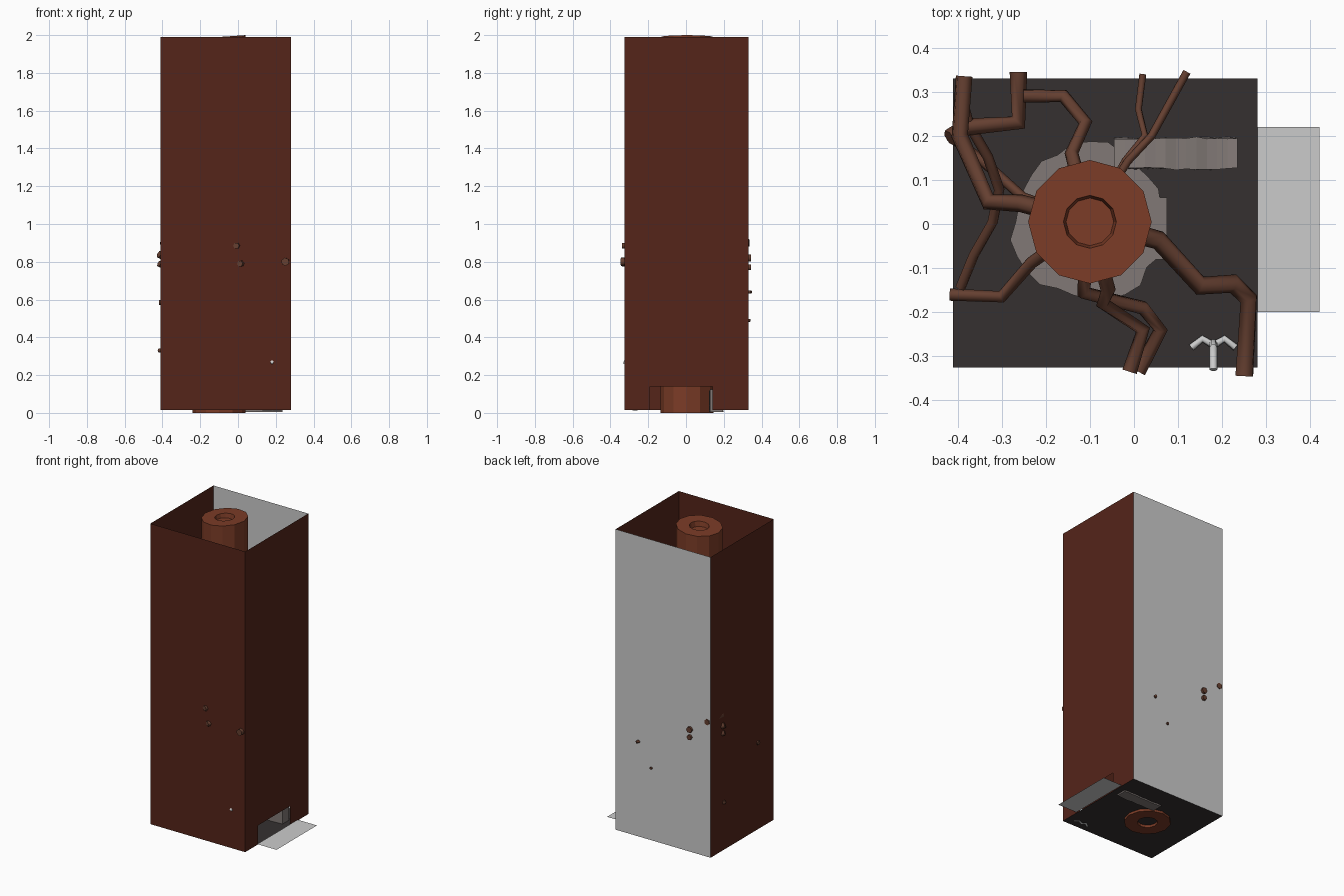
import bpy, bmesh, math, random
from mathutils import Vector

if "Cube" in bpy.data.objects:
    bpy.data.objects.remove(bpy.data.objects["Cube"])

random.seed(4)
X0, X1, Y0, Y1, Z0, Z1 = -0.41, 0.28, -0.325, 0.33, 0.015, 1.99
CX, CY, R = -0.10, 0.005, 0.14


def material(name, r, g, b):
    m = bpy.data.materials.new(name)
    m.diffuse_color = (r, g, b, 1)
    m.use_nodes = True
    m.node_tree.nodes["Principled BSDF"].inputs["Base Color"].default_value = m.diffuse_color
    return m


RUST = material("dark_rust", 0.09, 0.018, 0.01)
RED = material("red_rust", 0.2, 0.045, 0.02)
PIPE = material("pipe_rust", 0.13, 0.05, 0.03)
DARK = material("dark_floor", 0.035, 0.03, 0.03)
PALE = material("pale_concrete", 0.22, 0.19, 0.18)
WHITE = material("white_cable", 0.75, 0.75, 0.75)


def mesh_object(name, bm, mat=None):
    me = bpy.data.meshes.new(name)
    bm.to_mesh(me)
    bm.free()
    ob = bpy.data.objects.new(name, me)
    bpy.context.collection.objects.link(ob)
    if mat:
        me.materials.append(mat)
    return ob


def panel(name, points, mat=None):
    bm = bmesh.new()
    bm.faces.new([bm.verts.new(p) for p in points])
    return mesh_object(name, bm, mat)


def wall(name, a, b, mat=None, low=Z0):
    return panel(name, [(*a, low), (*b, low), (*b, Z1), (*a, Z1)], mat)


def slab(name, xa, xb, ya, yb, z, mat=None):
    return panel(name, [(xa, ya, z), (xb, ya, z), (xb, yb, z), (xa, yb, z)], mat)


def tube(name, points, radius, mat):
    cu = bpy.data.curves.new(name, 'CURVE')
    cu.dimensions = '3D'
    cu.bevel_depth = radius
    cu.bevel_resolution = 1
    cu.use_fill_caps = True
    sp = cu.splines.new('POLY')
    sp.points.add(len(points) - 1)
    for p, co in zip(sp.points, points):
        p.co = (*co, 1)
    cu.materials.append(mat)
    ob = bpy.data.objects.new(name, cu)
    bpy.context.collection.objects.link(ob)


def pipe(name, angle, z, radius, *bends):
    """Leave the column at an angle, follow the bends, sink to height z at the wall."""
    a = math.radians(angle)
    path = [(CX + k * R * math.cos(a), CY + k * R * math.sin(a)) for k in (0.8, 1.15)]
    path += bends
    n = len(path) - 2
    tube(name, [(x, y, z + 0.1 * max(0, 1 - i / n)) for i, (x, y) in enumerate(path)],
         radius, PIPE)


# shaft: thin walls, open top, doorway in the right wall
wall("front_wall", (X0, Y0), (X1, Y0), RUST)
wall("back_wall", (X1, Y1), (X0, Y1))
wall("left_wall", (X0, Y1), (X0, Y0), RUST)
wall("right_wall_front", (X1, Y0), (X1, -0.19), RUST)
wall("right_wall_over_door", (X1, -0.19), (X1, 0.14), RUST, low=0.14)
wall("right_wall_back", (X1, 0.14), (X1, Y1), RUST)
slab("floor", X0, X1, Y0, Y1, Z0, DARK)
slab("doorstep", X1, 0.42, -0.2, 0.22, 0.02)

# central column: 12-sided cylinder with a recess at both ends, top slightly tilted
bm = bmesh.new()
bmesh.ops.create_cone(bm, cap_ends=True, segments=12, radius1=R, radius2=R, depth=2)
bm.normal_update()
caps = [f for f in bm.faces if len(f.verts) == 12]
for f in caps:
    s = f.normal.z
    bmesh.ops.inset_region(bm, faces=[f], thickness=0.08)
    bmesh.ops.inset_region(bm, faces=[f], thickness=0.006)
    bmesh.ops.translate(bm, verts=f.verts, vec=Vector((0, 0, -0.04 * s)))
for v in bm.verts:
    v.co.z += 1
    if v.co.z > 1.99:
        v.co.z += 0.07 * v.co.x - 0.01
column = mesh_object("column", bm, RED)
column.location = (CX, CY, 0)

# ragged concrete patch around the column foot
ring = []
for i in range(28):
    a = 2 * math.pi * i / 28
    r = 0.175 + random.uniform(-0.012, 0.012)
    ring.append((CX + r * math.cos(a), CY + r * math.sin(a), Z0 + 0.006))
panel("concrete_patch", ring, PALE)
slab("concrete_tab", 0, 0.075, -0.08, 0.06, 0.023, PALE)

# low broken wall beside the doorway
bm = bmesh.new()
bmesh.ops.create_cube(bm, size=1)
bmesh.ops.subdivide_edges(bm, cuts=11, edges=[
    e for e in bm.edges if abs(e.verts[0].co.x - e.verts[1].co.x) > 0.5])
for v in bm.verts:
    chip = random.uniform(-0.006, 0.006)
    v.co.x = 0.095 + v.co.x * 0.28
    v.co.y = 0.16 + v.co.y * 0.07 + chip / 2
    v.co.z = 0.12 + chip if v.co.z > 0 else 0.006
mesh_object("broken_wall", bm, PALE)

# pipes from the column to the walls
pipe("front_pipe_thick", -15, 0.80, 0.022, (0.15, -0.14), (0.225, -0.135),
     (0.26, -0.17), (0.25, -0.345))
pipe("front_pipe_upper", -75, 0.885, 0.017, (-0.07, -0.18), (0.02, -0.24), (-0.01, -0.335))
pipe("front_pipe_lower", -95, 0.79, 0.017, (0.02, -0.19), (0.06, -0.24), (0.01, -0.335))
pipe("back_pipe_left", 165, 0.90, 0.02, (-0.33, 0.05), (-0.395, 0.2), (-0.385, 0.335))
pipe("left_pipe", 215, 0.585, 0.014, (-0.3, -0.165), (-0.418, -0.16))
pipe("left_pipe_low", 160, 0.33, 0.012, (-0.34, 0.14), (-0.418, 0.2))
pipe("back_pipe_curled", 105, 0.84, 0.016, (-0.11, 0.23), (-0.16, 0.29), (-0.25, 0.29))
pipe("back_pipe_thin", 60, 0.49, 0.008, (0.025, 0.2), (0.01, 0.26), (0.02, 0.34))
pipe("back_pipe_thin_right", 58, 0.64, 0.009, (0.04, 0.2), (0.12, 0.345))

# bent pipes joining the back and left walls
for name, z, r in (("elbow_upper", 0.82, 0.02), ("elbow_lower", 0.77, 0.017)):
    tube(name, [(-0.262, 0.345, z), (-0.262, 0.23, z), (-0.38, 0.22, z),
                (X0 - 0.008, 0.195, z + 0.02)], r, PIPE)

# winding pipe along the left wall
tube("winding_pipe", [(-0.395 + 0.045 * (1 - math.cos(t)), 0.3 - 0.074 * t, 0.86 - 0.04 * t)
                      for t in range(7)], 0.012, PIPE)

# white cable dropping from the front wall and forking on the floor
tube("cable_drop", [(0.18, -0.33, 0.27), (0.18, -0.28, 0.25), (0.18, -0.27, 0.02)],
     0.009, WHITE)
for side in (-1, 1):
    tube("cable_fork", [(0.18 + side * d, y, 0.02) for d, y in
                        ((0, -0.275), (0.025, -0.26), (0.05, -0.28))], 0.008, WHITE)
